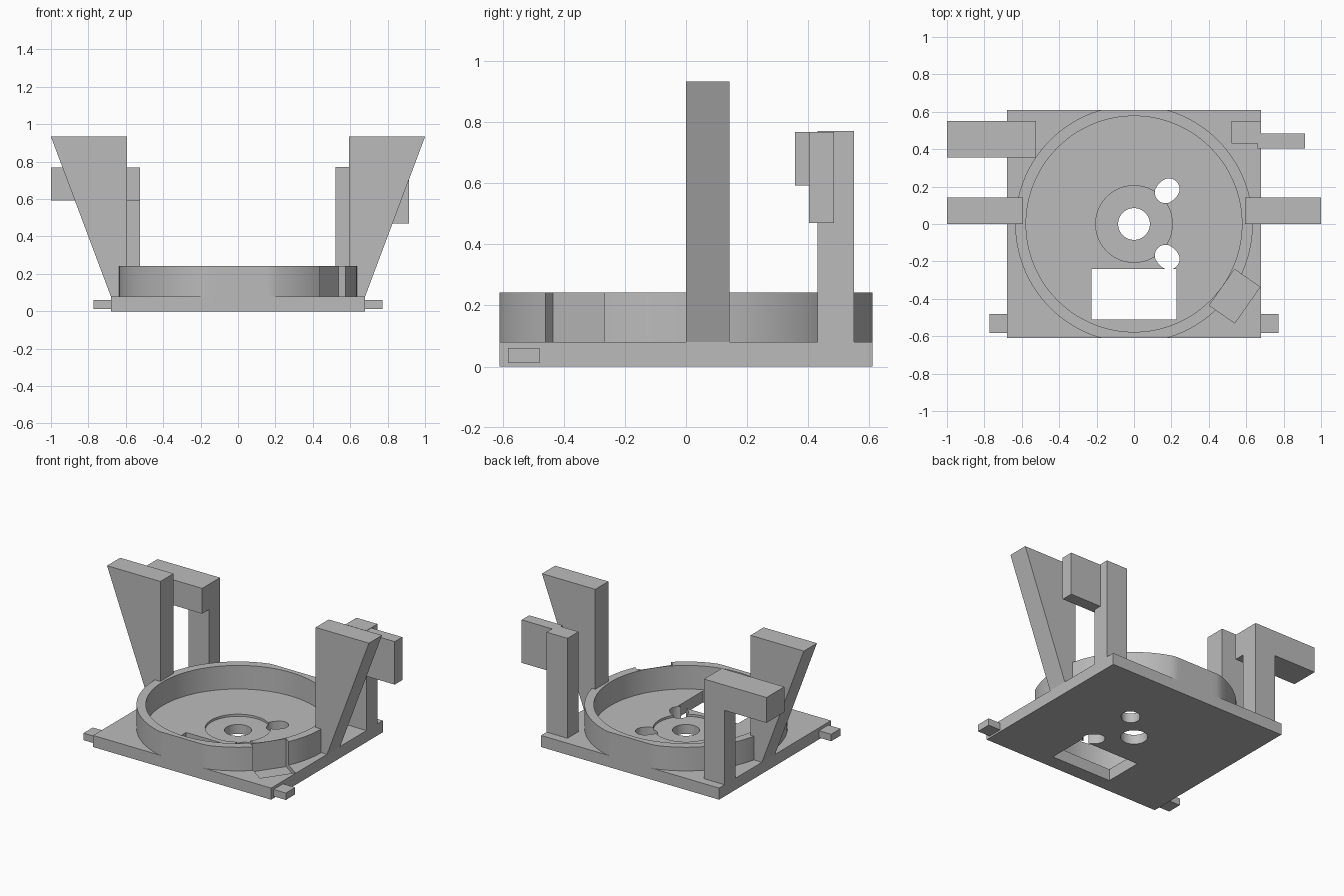
import bpy, bmesh, math
from mathutils import Matrix, Vector

cube = bpy.data.objects.get("Cube")
if cube:
    bpy.data.objects.remove(cube, do_unlink=True)

grey = bpy.data.materials.new("plain grey")
grey.use_nodes = True
grey.diffuse_color = (0.5, 0.5, 0.5, 1)
grey.node_tree.nodes["Principled BSDF"].inputs["Base Color"].default_value = (0.5, 0.5, 0.5, 1)


def prism(name, points, low, high, turn=None):
    """Extrude a flat outline from low to high, then optionally turn it."""
    bm = bmesh.new()
    face = bm.faces.new([bm.verts.new((x, y, low)) for x, y in points])
    out = bmesh.ops.extrude_face_region(bm, geom=[face])
    moved = [v for v in out["geom"] if isinstance(v, bmesh.types.BMVert)]
    bmesh.ops.translate(bm, vec=(0, 0, high - low), verts=moved)
    if turn:
        bm.transform(turn)
    bmesh.ops.recalc_face_normals(bm, faces=bm.faces)
    mesh = bpy.data.meshes.new(name)
    bm.to_mesh(mesh)
    bm.free()
    obj = bpy.data.objects.new(name, mesh)
    bpy.context.collection.objects.link(obj)
    mesh.materials.append(grey)
    return obj


def box(name, x, y, z, turn=None):
    return prism(name, [(x[0], y[0]), (x[1], y[0]), (x[1], y[1]), (x[0], y[1])], *z, turn)


def arc(radius, count=128, start=0.0, sweep=math.tau, centre=0.0):
    return [(centre + radius * math.cos(start + sweep * i / count),
             radius * math.sin(start + sweep * i / count)) for i in range(count)]


def combine(obj, other, operation):
    """Apply a boolean and discard the helper."""
    other.hide_render = True
    mod = obj.modifiers.new(operation, 'BOOLEAN')
    mod.operation, mod.solver, mod.object = operation, 'EXACT', other
    bpy.ops.object.select_all(action='DESELECT')
    bpy.context.view_layer.objects.active = obj
    obj.select_set(True)
    bpy.ops.object.modifier_apply(modifier=mod.name)
    bpy.data.objects.remove(other, do_unlink=True)


# Base plate with a round wall trimmed flat at front and back
DEPTH, FLOOR, RIM = 0.61, 0.08, 0.243
base = box("base_plate_and_ring", (-0.68, 0.68), (-DEPTH, DEPTH), (0, FLOOR))
outline = [(x, max(-DEPTH, min(DEPTH, y))) for x, y in arc(0.635)]
combine(base, prism("ring_wall", outline, 0.04, RIM), 'UNION')
combine(base, prism("ring_inside", arc(0.577), FLOOR, 0.4), 'DIFFERENCE')

# Centre recess, centre hole and front window
combine(base, prism("centre_recess", arc(0.205, 64), 0.065, 0.2), 'DIFFERENCE')
combine(base, prism("centre_hole", arc(0.085, 48), -0.1, 0.2), 'DIFFERENCE')
combine(base, box("window", (-0.228, 0.228), (-0.51, -0.24), (-0.1, 0.2)), 'DIFFERENCE')

# Four diagonal screw slots
half = math.pi / 2
slot = (arc(0.057, 16, -half, math.pi, 0.264) + [(0.264, 0.057)]
        + arc(0.057, 16, half, math.pi, 0.238) + [(0.238, -0.057)])
for i in range(4):
    turn = Matrix.Rotation(math.pi / 4 + i * half, 4, 'Z')
    combine(base, prism("slot", slot, -0.1, 0.2, turn), 'DIFFERENCE')

# Two angled pockets that flatten the outside of the ring
for angle, shift in ((-35.0, -0.01), (212.0, 0.0)):
    turn = Matrix.Rotation(math.radians(angle), 4, 'Z')
    pocket = box("pocket", (0.5795, 0.745), (shift - 0.115, shift + 0.12), (0.05, 0.4), turn)
    combine(base, pocket, 'DIFFERENCE')

bpy.ops.object.shade_smooth_by_angle(angle=math.radians(25))

# Flared side arms and small side tabs
upright = Matrix.Rotation(half, 4, 'X')
for side, name in ((1, "left"), (-1, "right")):
    flare = [(0.593, 0.05), (0.68, 0.05), (0.68, FLOOR), (1.0, 0.933), (0.593, 0.933)]
    prism(name + "_arm", [(side * x, z) for x, z in flare], -0.143, 0, upright)
    tab = sorted((side * 0.66, side * 0.773))
    box(name + "_tab", tab, (-0.582, -0.48), (0.012, 0.06))

# Back posts with their crossbars
box("left_post", (0.52, 0.68), (0.43, 0.55), (0.05, 0.77))
box("left_crossbar", (0.66, 0.915), (0.403, 0.485), (0.47, 0.767))
box("right_post", (-0.68, -0.523), (0.43, 0.55), (0.05, 0.765))
box("right_crossbar", (-1.0, -0.523), (0.356, 0.55), (0.593, 0.768))
